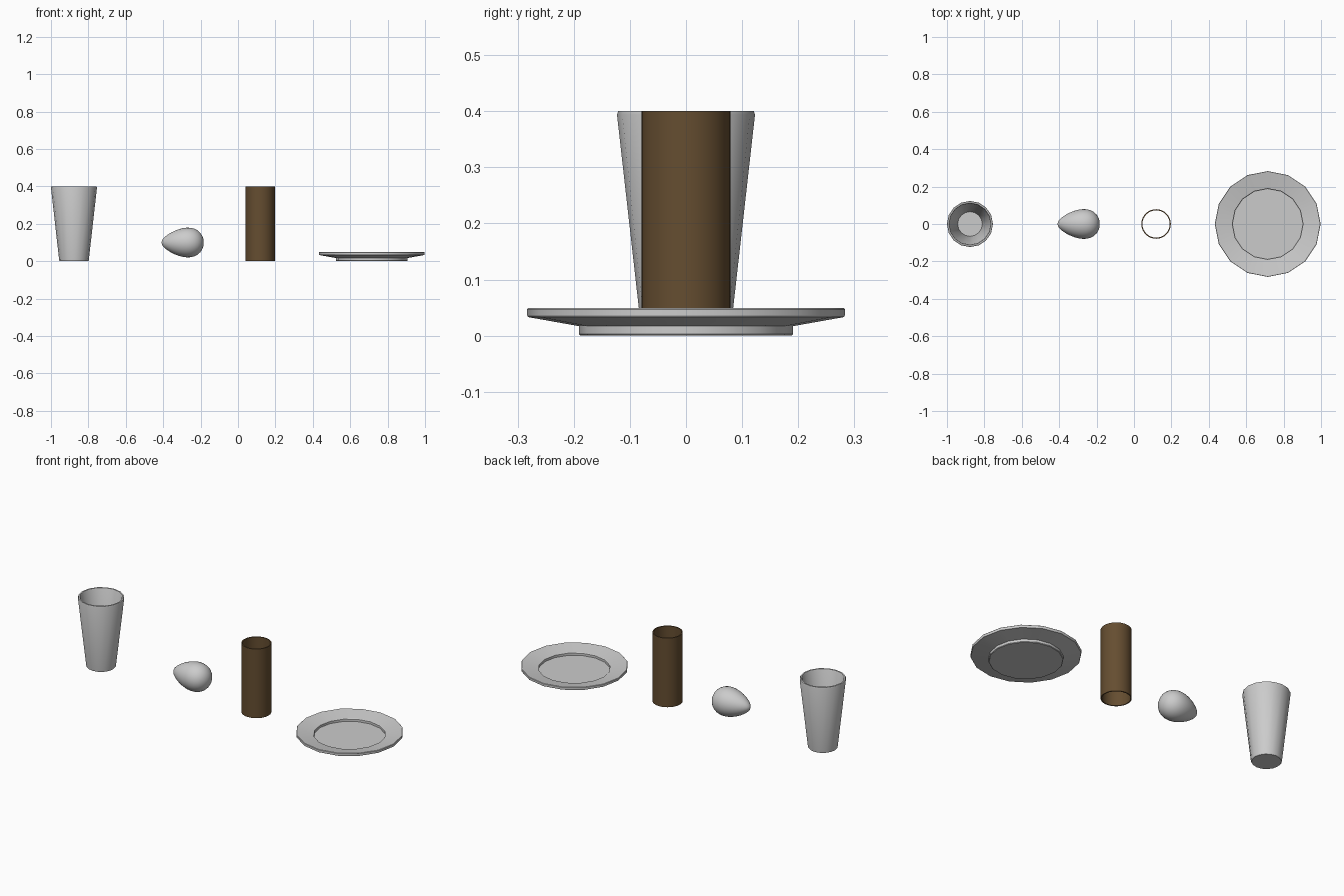
import bpy, math

if "Cube" in bpy.data.objects:
    bpy.data.objects.remove(bpy.data.objects["Cube"])


def material(name, rgb):
    m = bpy.data.materials.new(name)
    m.diffuse_color = (*rgb, 1)
    m.use_nodes = True
    m.node_tree.nodes["Principled BSDF"].inputs["Base Color"].default_value = m.diffuse_color
    return m


GREY = material("light grey", (0.60, 0.60, 0.60))
BROWN = material("cardboard brown", (0.13, 0.075, 0.03))


def lathe(name, profile, sides, x, mat, closed=False, angle=30):
    """Spin a (radius, z) profile around z; radius 0 makes a pole."""
    verts, rings = [], []
    for r, z in profile:
        n = 1 if r == 0 else sides
        rings.append([len(verts) + i for i in range(n)])
        for i in range(n):
            a = 2 * math.pi * i / sides
            verts.append((r * math.cos(a), r * math.sin(a), z))
    pairs = list(zip(rings, rings[1:]))
    if closed:
        pairs.append((rings[-1], rings[0]))
    faces = []
    for a, b in pairs:
        for i in range(sides):
            j = (i + 1) % sides
            quad = [a[i % len(a)], a[j % len(a)], b[j % len(b)], b[i % len(b)]]
            faces.append(list(dict.fromkeys(quad)))
    me = bpy.data.meshes.new(name)
    me.from_pydata(verts, [], faces)
    me.materials.append(mat)
    ob = bpy.data.objects.new(name, me)
    bpy.context.collection.objects.link(ob)
    ob.location.x = x
    bpy.ops.object.select_all(action='DESELECT')
    ob.select_set(True)
    bpy.context.view_layer.objects.active = ob
    bpy.ops.object.shade_smooth_by_angle(angle=math.radians(angle))
    return ob


# Tapered cup with a thin wall and a rounded-off rim
lathe("cup", [(0, 0), (0.076, 0), (0.079, 0.004), (0.123, 0.394), (0.121, 0.4),
              (0.113, 0.4), (0.110, 0.394), (0.066, 0.015), (0, 0.015)],
      16, -0.877, GREY)

# Egg lying on its side, blunt end towards +x
egg_profile = [(0, -0.113)]
for k in range(1, 16):
    t = math.pi * k / 16
    s = -math.cos(t)
    egg_profile.append((0.0765 * math.sin(t) * (1 + 0.30 * s - 0.02 * s * s), 0.113 * s))
egg_profile.append((0, 0.113))
egg = lathe("egg", egg_profile, 32, -0.296, GREY, angle=60)
egg.rotation_euler.y = math.pi / 2
egg.location.z = 0.1

# Open cardboard tube
lathe("tube", [(0.079, 0), (0.079, 0.4), (0.073, 0.4), (0.073, 0)],
      32, 0.118, BROWN, closed=True)

# Plate with a foot, a flared rim and a shallow well
lathe("plate", [(0, 0), (0.188, 0), (0.191, 0.003), (0.191, 0.017), (0.281, 0.033),
                (0.283, 0.036), (0.283, 0.047), (0.281, 0.049),
                (0.192, 0.033), (0.189, 0.030), (0.189, 0.017), (0, 0.017)],
      16, 0.715, GREY)
